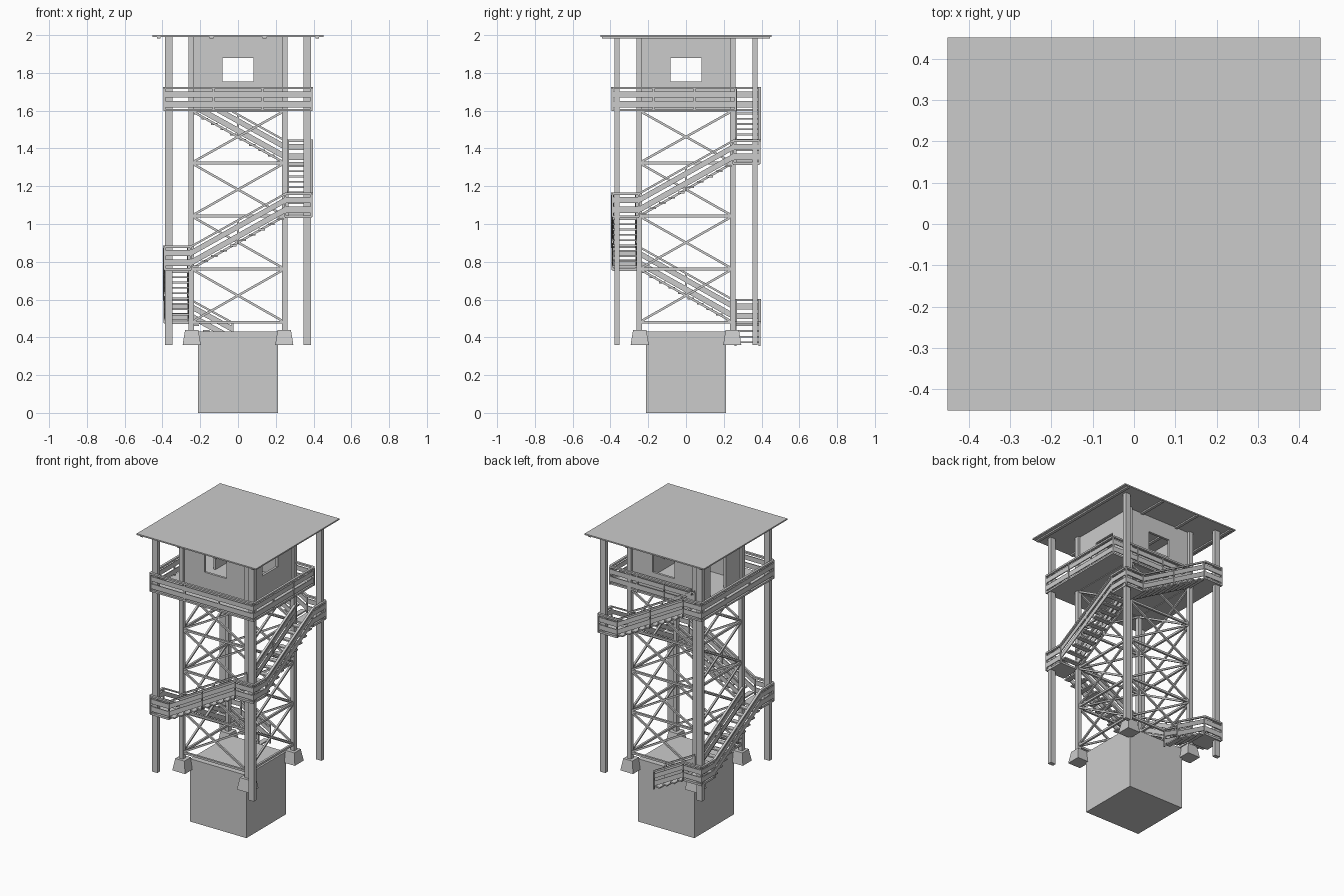
import bpy, bmesh, math
from mathutils import Vector, Matrix

if "Cube" in bpy.data.objects:
    bpy.data.objects.remove(bpy.data.objects["Cube"])


def make(name, bm):
    bmesh.ops.recalc_face_normals(bm, faces=bm.faces)
    me = bpy.data.meshes.new(name)
    bm.to_mesh(me)
    bm.free()
    ob = bpy.data.objects.new(name, me)
    bpy.context.collection.objects.link(ob)
    return ob


def box(bm, x0, x1, y0, y1, z0, z1):
    m = Matrix.Translation(((x0 + x1) / 2, (y0 + y1) / 2, (z0 + z1) / 2))
    m = m @ Matrix.Diagonal((x1 - x0, y1 - y0, z1 - z0, 1))
    bmesh.ops.create_cube(bm, size=1, matrix=m)


def board(bm, p, q, t, z0, z1):
    """Plank on edge from p to q, t thick, upright ends, spanning z0..z1 above the line."""
    p, q = Vector(p), Vector(q)
    d = (q - p).xy.normalized()
    s = Vector((-d.y, d.x, 0)) * t / 2
    ring = lambda c: [bm.verts.new(c + a * s + Vector((0, 0, z)))
                      for a, z in ((-1, z0), (1, z0), (1, z1), (-1, z1))]
    a, b = ring(p), ring(q)
    bm.faces.new(a)
    bm.faces.new(b)
    for i in range(4):
        j = (i + 1) % 4
        bm.faces.new((a[i], a[j], b[j], b[i]))


def rail(bm, p, q, posts=2):
    """Handrail with two boards and upright posts."""
    board(bm, p, q, 0.016, 0.112, 0.124)
    board(bm, p, q, 0.006, 0.068, 0.100)
    board(bm, p, q, 0.006, 0.016, 0.050)
    for i in range(posts):
        c = Vector(p).lerp(Vector(q), i / (posts - 1))
        box(bm, c.x - .005, c.x + .005, c.y - .005, c.y + .005, c.z - .005, c.z + .114)


LEVELS = [0.48, 0.762, 1.042, 1.323, 1.60]
SIGNS = [(-1, -1), (1, -1), (1, 1), (-1, 1)]
P = 0.248            # frame post centre
A, B = 0.262, 0.39   # inner and outer edge of the walkways
C = (A + B) / 2

# foundation block
bm = bmesh.new()
box(bm, -.213, .213, -.213, .213, 0, .43)
make("foundation_block", bm)

# footings, frame posts, outer posts
foot, inner, outer = bmesh.new(), bmesh.new(), bmesh.new()
for sx, sy in SIGNS:
    m = Matrix.Translation((sx * .245, sy * .245, .40)) @ Matrix.Rotation(math.pi / 4, 4, 'Z')
    bmesh.ops.create_cone(foot, cap_ends=True, segments=4, radius1=.048 * 2 ** .5,
                          radius2=.035 * 2 ** .5, depth=.08, matrix=m)
    x, y = sx * P, sy * P
    box(inner, x - .014, x + .014, y - .014, y + .014, .43, 1.99)
    x, y = sx * .366, sy * .366
    box(outer, x - .02, x + .02, y - .0135, y + .0135, .36, 1.99)
make("footings", foot)
make("frame_posts", inner)
make("outer_posts", outer)

# horizontal and crossed braces on all four sides
bm = bmesh.new()
for i in range(4):
    a, b = ((s[0] * P, s[1] * P) for s in (SIGNS[i], SIGNS[(i + 1) % 4]))
    for z in LEVELS:
        board(bm, (*a, z), (*b, z), .014, -.007, .007)
    for z0, z1 in zip(LEVELS, LEVELS[1:]):
        board(bm, (*a, z0), (*b, z1), .012, -.007, .007)
        board(bm, (*a, z1), (*b, z0), .012, -.007, .007)
make("braces", bm)

# stair flights: start, end, number of treads
flights = [
    ((-.03, C, .36), (-.25, C, LEVELS[0]), 4),
    ((-C, .25, LEVELS[0]), (-C, -.25, LEVELS[1]), 10),
    ((-.25, -C, LEVELS[1]), (.25, -C, LEVELS[2]), 10),
    ((C, -.25, LEVELS[2]), (C, .25, LEVELS[3]), 10),
    ((.25, C, LEVELS[3]), (-.25, C, LEVELS[4]), 10),
]
treads, rails = bmesh.new(), bmesh.new()
for p, q, n in flights:
    p, q = Vector(p), Vector(q)
    d = (q - p).xy.normalized().to_3d()
    s = Vector((-d.y, d.x, 0)) * (B - A) / 2
    for i in range(n):
        c = p.lerp(q, (i + .5) / n)
        # tread laid across the flight
        board(treads, c - s, c + s, .034, -.006, .003)
    for k in (-1, 1):
        rail(rails, p + s * k, q + s * k, 2 if n < 5 else 3)
make("stair_treads", treads)
make("stair_railings", rails)

# corner landings with rails on the two outer sides
floor, rails = bmesh.new(), bmesh.new()
for (sx, sy), z in zip([(-1, 1), (-1, -1), (1, -1), (1, 1)], LEVELS):
    xs, ys = sorted((sx * .25, sx * B)), sorted((sy * .25, sy * B))
    box(floor, *xs, *ys, z - .01, z + .004)
    rail(rails, (sx * .25, sy * B, z), (sx * B, sy * B, z))
    rail(rails, (sx * B, sy * B, z), (sx * B, sy * .25, z))
make("landings", floor)
make("landing_railings", rails)

# upper platform with a stairwell at the back
bm = bmesh.new()
box(bm, -.395, .393, -.393, A, 1.597, 1.609)
box(bm, -.395, -.25, A, .393, 1.597, 1.609)
make("platform_floor", bm)
bm = bmesh.new()
Z = 1.602
for p, q, n in [((-B, -B), (B, -B), 4), ((B, -B), (B, A), 4), ((-B, -B), (-B, B), 4),
                ((-B, B), (-.25, B), 2), ((B, A), (-.22, A), 4)]:
    rail(bm, (*p, Z), (*q, Z), n)
make("platform_railings", bm)

# cabin: windows on three walls, doorway on the left
bm = bmesh.new()
H, W, T = .244, .082, .016
for k in range(4):
    rot = Matrix.Rotation(k * math.pi / 2, 3, 'Z')
    part = bmesh.new()
    y0, y1 = -H, -H + T
    box(part, -H, -W, y0, y1, 1.605, 1.99)
    box(part, W, H - T, y0, y1, 1.605, 1.99)
    box(part, -W, W, y0, y1, 1.88, 1.99)
    if k != 3:
        box(part, -W, W, y0, y1, 1.605, 1.755)
    bmesh.ops.rotate(part, verts=part.verts, matrix=rot, cent=(0, 0, 0))
    tmp = bpy.data.meshes.new("wall")
    part.to_mesh(tmp)
    part.free()
    bm.from_mesh(tmp)
    bpy.data.meshes.remove(tmp)
make("cabin_walls", bm)

# flat roof and rafters
bm = bmesh.new()
box(bm, -.452, .452, -.452, .452, 1.991, 2.0)
make("roof", bm)
bm = bmesh.new()
for x in (-.42, -.14, .14, .42):
    box(bm, x - .01, x + .01, -.445, .445, 1.982, 1.992)
make("rafters", bm)
